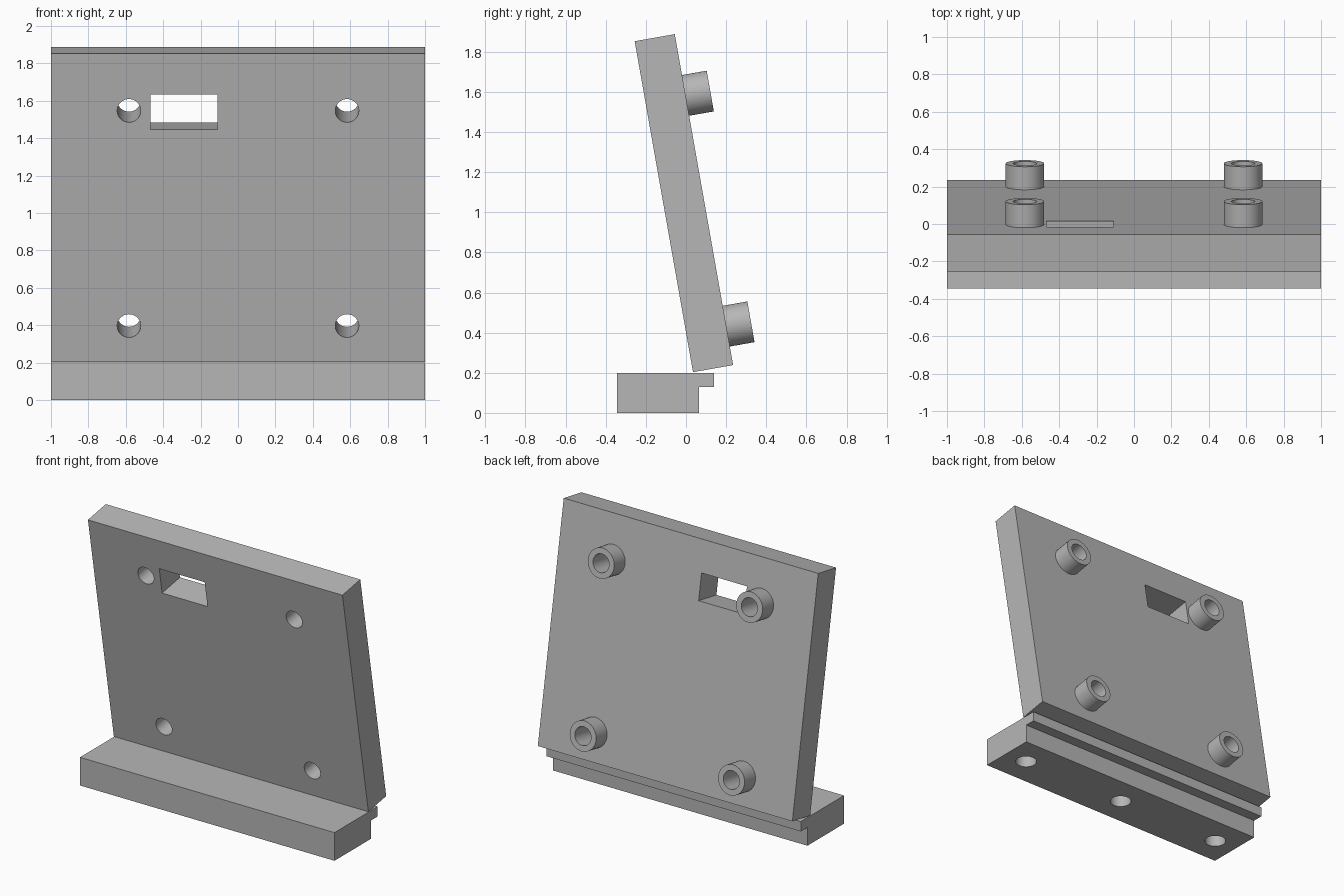
import bpy
import bmesh
from math import radians
from mathutils import Matrix, Vector

cube = bpy.data.objects.get("Cube")
if cube:
    bpy.data.objects.remove(cube, do_unlink=True)

grey = bpy.data.materials.new("plain grey")
grey.use_nodes = True
GREY = (0.47, 0.47, 0.47, 1)
grey.diffuse_color = GREY
grey.node_tree.nodes["Principled BSDF"].inputs["Base Color"].default_value = GREY


def finish(name, bm):
    bmesh.ops.recalc_face_normals(bm, faces=bm.faces[:])
    mesh = bpy.data.meshes.new(name)
    bm.to_mesh(mesh)
    bm.free()
    mesh.materials.append(grey)
    obj = bpy.data.objects.new(name, mesh)
    bpy.context.collection.objects.link(obj)
    return obj


def extrude_x(name, profile, x0, x1):
    """Solid with a (y, z) outline running from x0 to x1."""
    bm = bmesh.new()
    face = bm.faces.new([bm.verts.new((x0, y, z)) for y, z in profile])
    moved = bmesh.ops.extrude_face_region(bm, geom=[face])["geom"]
    verts = [v for v in moved if isinstance(v, bmesh.types.BMVert)]
    bmesh.ops.translate(bm, verts=verts, vec=(x1 - x0, 0, 0))
    return finish(name, bm)


def box(name, x0, x1, y0, y1, z0, z1):
    return extrude_x(name, [(y0, z0), (y1, z0), (y1, z1), (y0, z1)], x0, x1)


def cylinder(name, radius, start, end):
    start, end = Vector(start), Vector(end)
    axis = end - start
    turn = axis.to_track_quat("Z", "Y").to_matrix().to_4x4()
    bm = bmesh.new()
    bmesh.ops.create_cone(bm, cap_ends=True, segments=48, radius1=radius,
                          radius2=radius, depth=axis.length,
                          matrix=Matrix.Translation((start + end) / 2) @ turn)
    return finish(name, bm)


def cut(obj, cutter):
    """Subtract the cutter, then discard it."""
    cutter.hide_render = True
    mod = obj.modifiers.new("cut", "BOOLEAN")
    mod.operation = "DIFFERENCE"
    mod.solver = "EXACT"
    mod.object = cutter
    bpy.context.view_layer.objects.active = obj
    bpy.ops.object.modifier_apply(modifier=mod.name)
    bpy.data.objects.remove(cutter, do_unlink=True)


def smooth(obj):
    bpy.ops.object.select_all(action="DESELECT")
    obj.select_set(True)
    bpy.context.view_layer.objects.active = obj
    bpy.ops.object.shade_smooth_by_angle(angle=radians(30))


# Base bar with a rear lip and blind holes underneath
base = extrude_x("base_bar", [(-0.345, 0), (0.065, 0), (0.065, 0.13),
                              (0.14, 0.13), (0.14, 0.2), (-0.345, 0.2)], -1, 1)
for x in (-0.83, 0, 0.83):
    cut(base, cylinder("base_hole", 0.07, (x, -0.14, -0.1), (x, -0.14, 0.15)))
smooth(base)

# Panel and standoffs, made upright and then tilted together
THICK, LENGTH = 0.203, 1.675
panel = box("panel", -1, 1, 0, THICK, 0, LENGTH)
cut(panel, box("window_cutter", -0.467, -0.11, -0.1, 0.4, 1.264, 1.452))
parts = [panel]
for level, z in (("lower", 0.197), ("upper", 1.365)):
    for side, x in (("left", 0.583), ("right", -0.583)):
        tube = cylinder(f"{level}_{side}_standoff", 0.103,
                        (x, THICK, z), (x, THICK + 0.125, z))
        for part in (panel, tube):
            cut(part, cylinder("bore", 0.063, (x, -0.1, z), (x, 0.5, z)))
        parts.append(tube)

tilt = Matrix.Translation((0, 0.035, 0.203)) @ Matrix.Rotation(radians(10), 4, "X")
for part in parts:
    part.data.transform(tilt)
    smooth(part)
